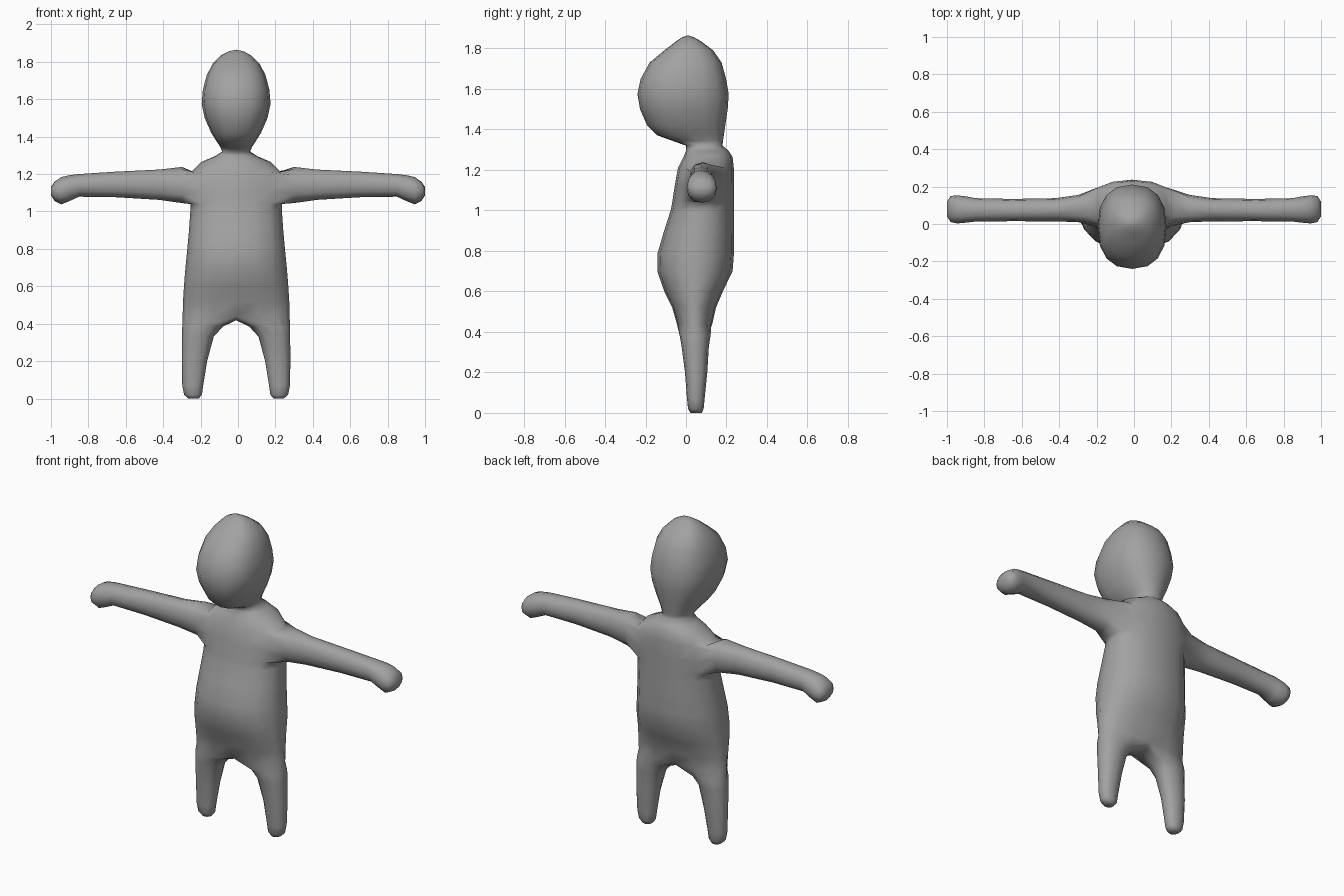
import bpy, bmesh, math

N = 16          # sides of the trunk and head
bm = bmesh.new()


def spow(v, n):
    return math.copysign(abs(v) ** (2 / n), v)


def trunk_ring(z, half, y0, y1, n=2.2):
    cy, ry = (y0 + y1) / 2, (y1 - y0) / 2
    ring = []
    for k in range(N):
        a = 2 * math.pi * k / N
        ring.append(bm.verts.new((half * spow(math.cos(a), n),
                                  cy + ry * spow(math.sin(a), n), z)))
    return ring


def bridge(a, b, skip=()):
    for k in range(len(a)):
        if k not in skip:
            j = (k + 1) % len(a)
            bm.faces.new((a[k], a[j], b[j], b[k]))


def limb(loop, rings, start, place):
    """Grow a 12-sided limb from an open loop; rings are (along, u0, u1, v0, v1)."""
    for along, u0, u1, v0, v1 in rings:
        new = []
        for i in range(12):
            a = math.radians(start + 30 * i)
            u = (u0 + u1) / 2 + (u1 - u0) / 2 * spow(math.cos(a), 2.2)
            v = (v0 + v1) / 2 + (v1 - v0) / 2 * spow(math.sin(a), 2.2)
            new.append(bm.verts.new(place(along, u, v)))
        bridge(loop, new)
        loop = new
    bm.faces.new(loop)


# Trunk, neck and head: height, half width, front y, back y
trunk = [
    (0.44, 0.286, -0.045, 0.13), (0.52, 0.284, -0.068, 0.148),
    (0.60, 0.279, -0.107, 0.182), (0.70, 0.271, -0.142, 0.23),
    (0.79, 0.262, -0.140, 0.237), (0.90, 0.252, -0.108, 0.237),
    (1.00, 0.245, -0.076, 0.236), (1.04, 0.245, -0.068, 0.236),
    (1.12, 0.248, -0.056, 0.236), (1.21, 0.240, -0.040, 0.236),
    (1.265, 0.185, -0.012, 0.23), (1.295, 0.115, 0.0, 0.21),
    (1.32, 0.075, 0.0, 0.18),
]
head = [
    (1.345, 0.085, -0.07, 0.183), (1.372, 0.103, -0.145, 0.187),
    (1.42, 0.133, -0.192, 0.194), (1.50, 0.168, -0.227, 0.206),
    (1.575, 0.184, -0.240, 0.211), (1.65, 0.178, -0.224, 0.198),
    (1.73, 0.157, -0.180, 0.176), (1.79, 0.125, -0.108, 0.135),
    (1.835, 0.080, -0.050, 0.075), (1.856, 0.040, -0.018, 0.038),
]
rings = [trunk_ring(*r) for r in trunk] + [trunk_ring(*r, n=2.4) for r in head]
ARM = 7         # first of the three rings around the arm openings
for i in range(len(rings) - 1):
    holes = (14, 15, 0, 1, 6, 7, 8, 9) if i in (ARM, ARM + 1) else ()
    bridge(rings[i], rings[i + 1], holes)
crown = bm.verts.new((0, 0.01, 1.865))
for k in range(N):
    bm.faces.new((rings[-1][k], rings[-1][(k + 1) % N], crown))

# Arms with drooping rounded hands: distance, y range, z range
arm = [
    (0.30, 0.010, 0.155, 1.045, 1.238), (0.42, 0.014, 0.138, 1.062, 1.224),
    (0.65, 0.015, 0.134, 1.076, 1.213), (0.85, 0.013, 0.138, 1.079, 1.200),
    (0.90, 0.007, 0.148, 1.056, 1.194), (0.945, 0.003, 0.153, 1.038, 1.184),
    (0.98, 0.010, 0.150, 1.056, 1.160), (1.0, 0.040, 0.120, 1.085, 1.130),
]
for side, cols in ((1, (-2, -1, 0, 1, 2)), (-1, (10, 9, 8, 7, 6))):
    low, mid, top = (rings[ARM + j] for j in range(3))
    loop = ([low[c] for c in cols] + [mid[cols[-1]]]
            + [top[c] for c in reversed(cols)] + [mid[cols[0]]])
    limb(loop, arm, -150, lambda d, u, v, s=side: (s * d + 0.01, u, v))

# Crotch seam shared by both legs
base = rings[0]
seam = [bm.verts.new((0, y, 0.418)) for y in (0.095, 0.042, -0.01)]

# Legs: height, x range, y range
leg = [
    (0.385, 0.070, 0.288, -0.032, 0.122), (0.33, 0.120, 0.289, -0.022, 0.113),
    (0.20, 0.155, 0.290, -0.005, 0.105), (0.07, 0.176, 0.288, 0.005, 0.092),
    (0.02, 0.183, 0.278, 0.010, 0.087), (0.0, 0.200, 0.255, 0.022, 0.078),
]
for side in (1, -1):
    loop = [base[(12 + side * k) % N] for k in range(9)] + seam
    limb(loop, leg, -120, lambda d, u, v, s=side: (s * u, v, d))

# Whole figure sits slightly left of centre, hands span the full width
bmesh.ops.translate(bm, verts=bm.verts, vec=(-0.01, 0, 0))
bmesh.ops.recalc_face_normals(bm, faces=bm.faces)
mesh = bpy.data.meshes.new("figure_body")
bm.to_mesh(mesh)
bm.free()
for p in mesh.polygons:
    p.use_smooth = True

grey = bpy.data.materials.new("mid grey")
grey.diffuse_color = (0.36, 0.36, 0.36, 1)
mesh.materials.append(grey)
bpy.context.collection.objects.link(bpy.data.objects.new("figure_body", mesh))
